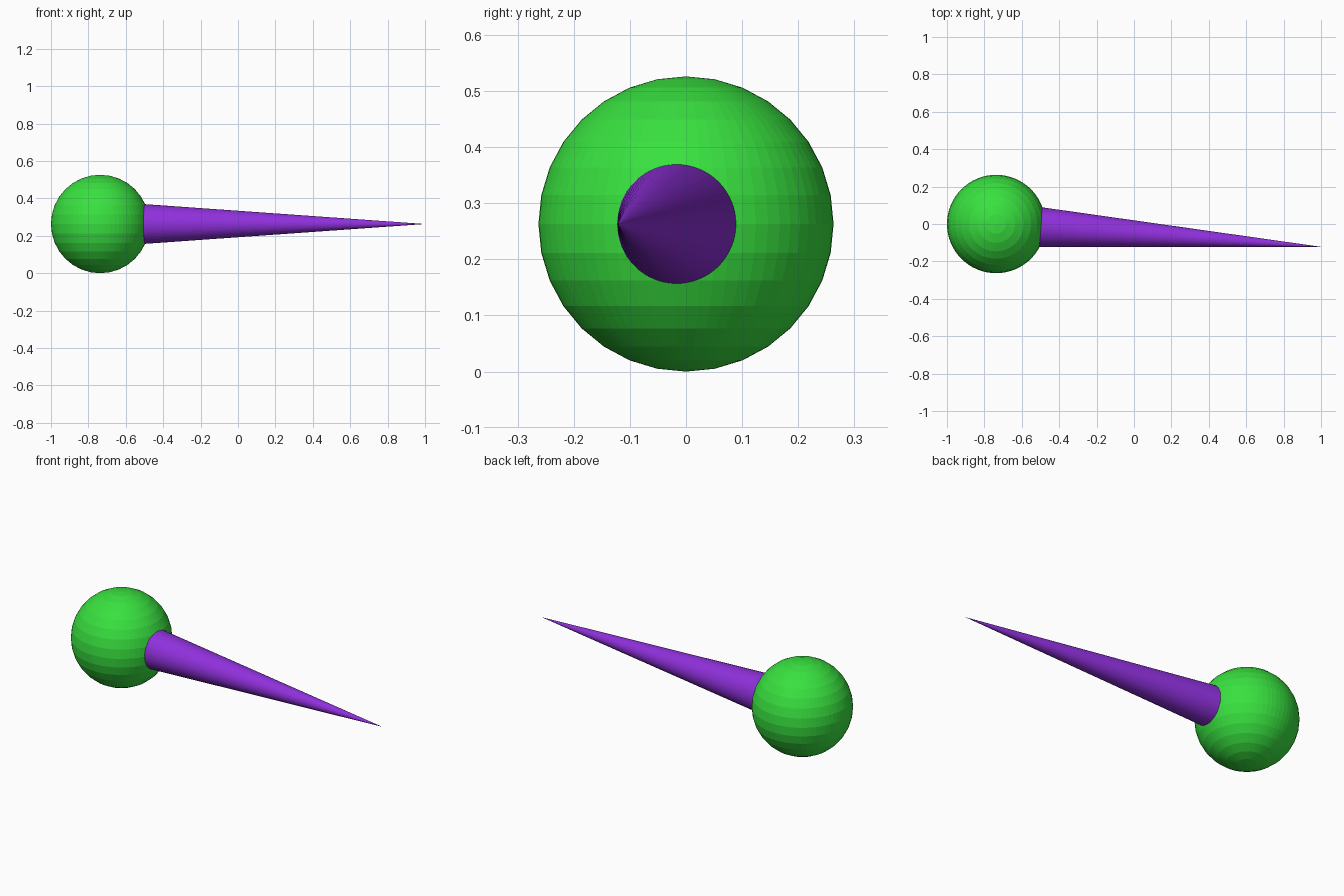
import bpy
from mathutils import Vector

if "Cube" in bpy.data.objects:
    bpy.data.objects.remove(bpy.data.objects["Cube"])

R = 0.263                            # ball radius
CENTRE = Vector((R - 1, 0, R))       # ball centre, resting on z = 0
TIP = Vector((1.0, -0.122, R))       # point of the spike


def paint(obj, name, colour):
    mat = bpy.data.materials.new(name)
    mat.diffuse_color = colour
    mat.use_nodes = True
    mat.node_tree.nodes["Principled BSDF"].inputs["Base Color"].default_value = mat.diffuse_color
    obj.data.materials.append(mat)


# Ball: many meridians, 16 visible latitude bands
bpy.ops.mesh.primitive_uv_sphere_add(segments=64, ring_count=16, radius=R, location=CENTRE)
ball = bpy.context.object
ball.name = "ball"
paint(ball, "green", (0.04, 0.75, 0.05, 1))

# Spike: long cone whose axis starts at the ball centre
axis = TIP - CENTRE
bpy.ops.mesh.primitive_cone_add(vertices=64, radius1=0.123, radius2=0, depth=axis.length,
                                location=(CENTRE + TIP) / 2,
                                rotation=axis.to_track_quat('Z', 'Y').to_euler())
spike = bpy.context.object
spike.name = "spike"
paint(spike, "purple", (0.28, 0.03, 0.72, 1))
